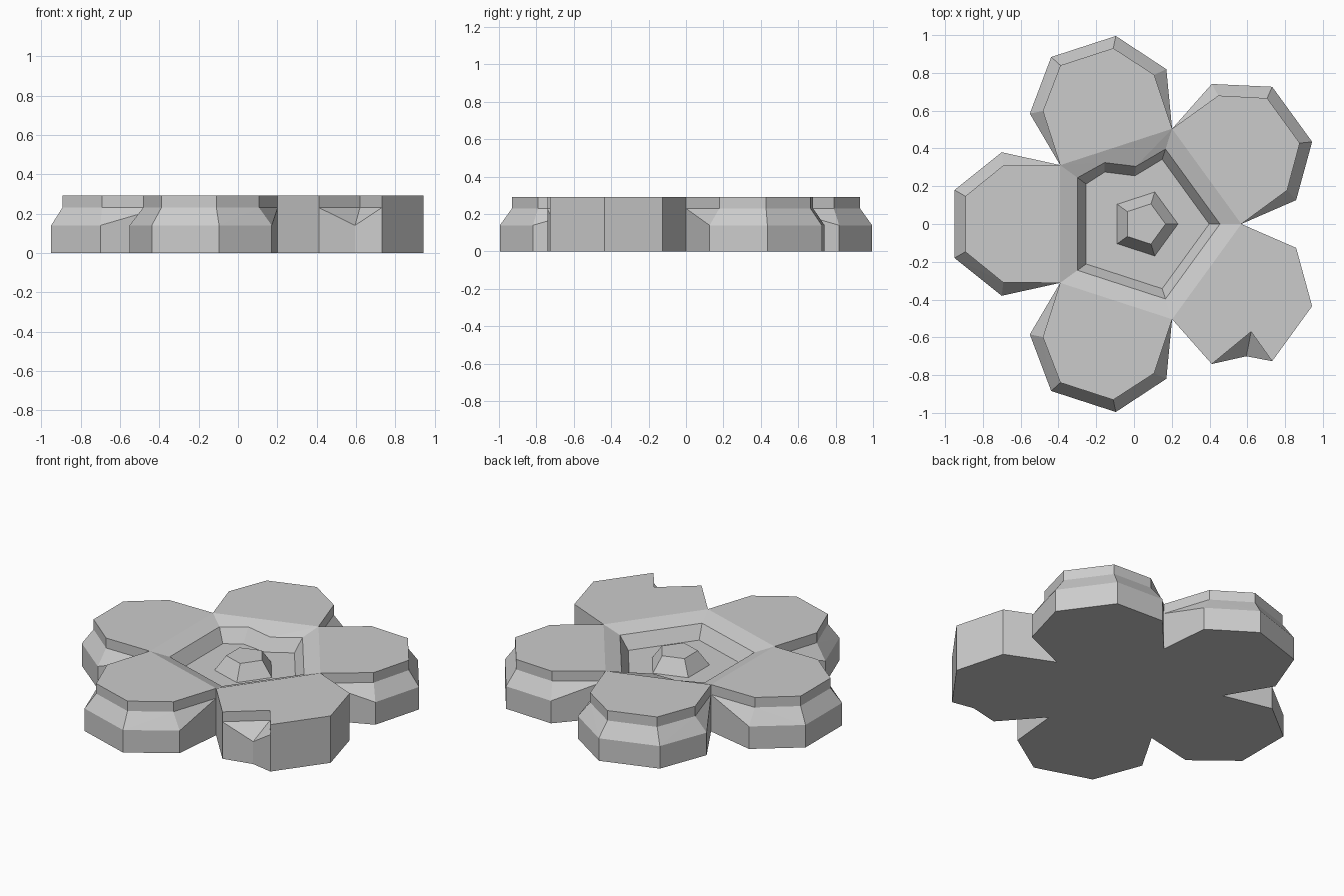
import bpy, bmesh
from math import cos, sin, pi

if "Cube" in bpy.data.objects:
    bpy.data.objects.remove(bpy.data.objects["Cube"])

CX = 0.038                      # flower axis sits slightly off the bounding-box centre
STEP = 2 * pi / 5
bm = bmesh.new()


def spin(u, v, a):
    return (CX + u * cos(a) - v * sin(a), u * sin(a) + v * cos(a))


def vert(p, z):
    return bm.verts.new((p[0], p[1], z))


def pentagon(r, z, cx=CX):
    return [vert((cx + r * cos(i * STEP), r * sin(i * STEP)), z) for i in range(5)]


def bridge(low, high):
    n = len(low)
    for i in range(n):
        j = (i + 1) % n
        bm.faces.new((low[i], low[j], high[j], high[i]))


# Petal half-profiles in petal axes: full width, and stepped-in upper part
WIDE = [(0.738, -0.38), (0.988, -0.18), (0.988, 0.18), (0.738, 0.38)]
NARROW = [(0.730, -0.31), (0.931, -0.147), (0.931, 0.147), (0.730, 0.31)]

# Outline rings: straight wall, sloped shoulder, upper wall
wide, narrow, slot = [], [], []
for i in range(5):
    valley = spin(0.53, 0, i * STEP)
    a = (i + 0.5) * STEP
    outer = [spin(u, v, a) for u, v in WIDE]
    inner = [spin(u, v, a) for u, v in NARROW]
    if i == 4:                  # the odd petal: straight sides with a bite cut out
        inner = outer[:]
        outer.insert(1, (0.595, -0.70))
        inner.insert(1, (0.62, -0.57))
    wide += [valley] + outer
    narrow += [valley] + inner
    slot += list(range(len(outer) + 1))

r0 = [vert(p, 0) for p in wide]
r1 = [vert(p, 0.14) for p in wide]
r2 = [vert(p, 0.23) for p in narrow]
r3 = [vert(p, 0.292) for p in narrow]
bm.faces.new(r0[::-1])
bridge(r0, r1)
bridge(r2, r3)
n = len(r1)
for i in range(n):              # shoulder, split so the folds run into the valleys
    j = (i + 1) % n
    if slot[i] < 2:
        tris = ((r1[i], r1[j], r2[i]), (r1[j], r2[j], r2[i]))
    else:
        tris = ((r1[i], r1[j], r2[j]), (r1[i], r2[j], r2[i]))
    for t in tris:
        bm.faces.new(t)

# Petal tops
starts = [k for k in range(n) if slot[k] == 0]
valleys = [r3[k] for k in starts]
for i in range(5):
    end = starts[i + 1] if i < 4 else n
    bm.faces.new(r3[starts[i]:end] + [valleys[(i + 1) % 5]])

# Recessed centre: rim with one jagged side, steep wall, floor
rim, foot = pentagon(0.417, 0.255), pentagon(0.36, 0.175)
rim_jag = [vert((0.01, 0.305), 0.25), vert((-0.155, 0.325), 0.262)]
foot_jag = [vert((0.005, 0.255), 0.175), vert((-0.155, 0.275), 0.175)]
for i in range(5):
    j = (i + 1) % 5
    if i == 1:
        v, w = valleys[i], valleys[j]
        bm.faces.new((v, rim_jag[0], rim[i]))
        bm.faces.new((v, w, rim_jag[1], rim_jag[0]))
        bm.faces.new((w, rim[j], rim_jag[1]))
    else:
        bm.faces.new((valleys[i], valleys[j], rim[j], rim[i]))
rim[2:2], foot[2:2] = rim_jag, foot_jag
bridge(rim, foot)
bm.faces.new(foot)

# Centre knob
base, top = pentagon(0.18, 0.172, 0.055), pentagon(0.112, 0.265, 0.055)
bridge(base, top)
bm.faces.new(top)

bmesh.ops.recalc_face_normals(bm, faces=bm.faces)
bmesh.ops.triangulate(bm, faces=[f for f in bm.faces if len(f.verts) > 4])
mesh = bpy.data.meshes.new("flower")
bm.to_mesh(mesh)
bm.free()
bpy.context.collection.objects.link(bpy.data.objects.new("flower", mesh))
